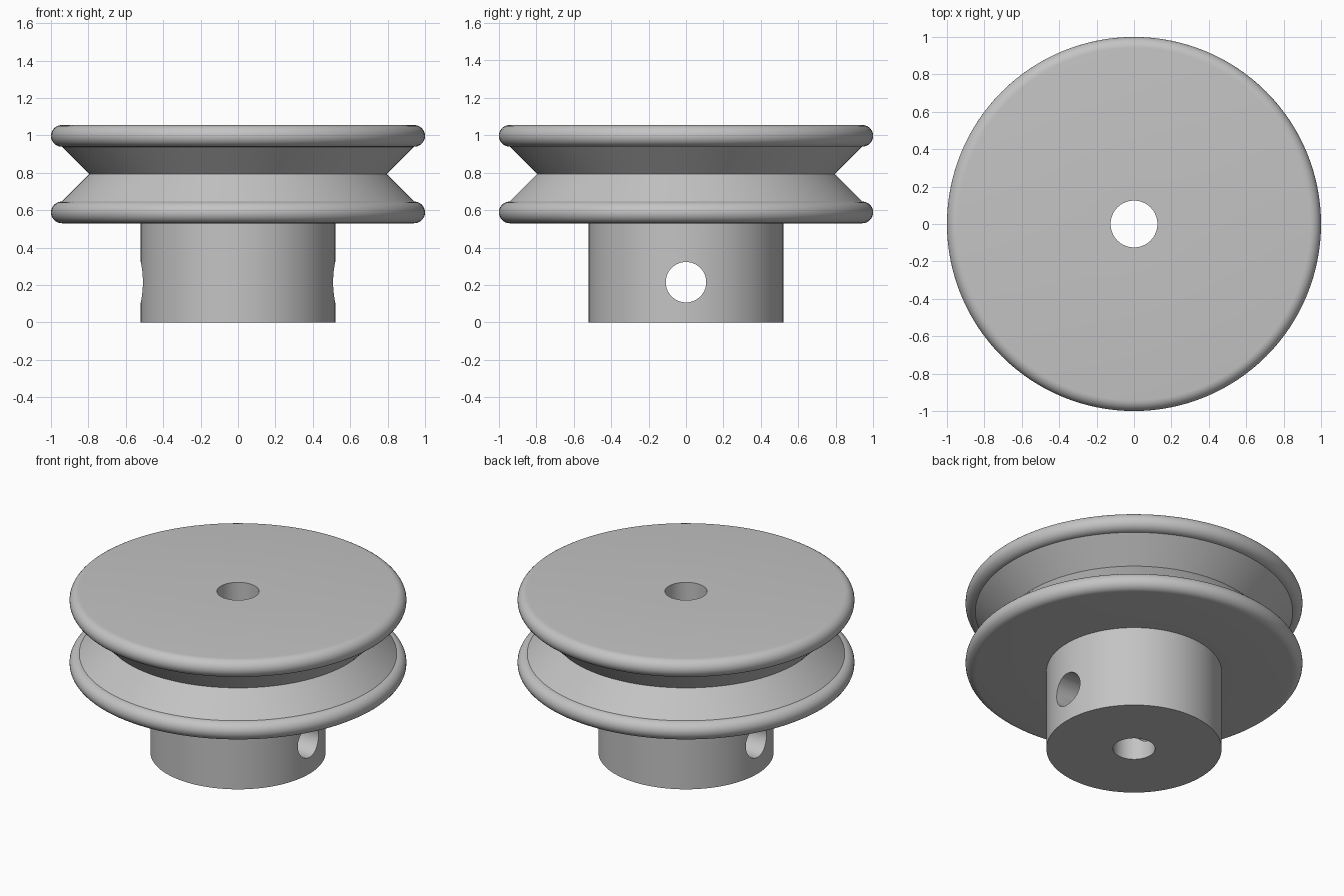
import bpy, bmesh
from math import sin, cos, pi, radians

cube = bpy.data.objects.get("Cube")
if cube:
    bpy.data.objects.remove(cube, do_unlink=True)

SEGMENTS = 128
BORE, HUB, RIM = 0.125, 0.52, 1.0
BEAD = 0.058                      # radius of the rounded rims
LOW, HIGH = 0.588, 0.997          # heights of the rim centres
GROOVE_R, GROOVE_Z = 0.795, 0.7925

metal = bpy.data.materials.new("grey metal")
metal.use_nodes = True
grey = (0.55, 0.55, 0.55, 1)
metal.diffuse_color = grey
metal.node_tree.nodes["Principled BSDF"].inputs["Base Color"].default_value = grey


def rim_arc(z, steps=14):
    """Half-round rim edge, from its underside to its top."""
    angles = [pi * (i / steps - 0.5) for i in range(steps + 1)]
    return [(RIM - BEAD + BEAD * cos(a), z + BEAD * sin(a)) for a in angles]


def lathe(name, profile):
    """Revolve a closed (radius, height) section around z."""
    bm = bmesh.new()
    rings = []
    for r, z in profile:
        ring = []
        for i in range(SEGMENTS):
            a = 2 * pi * i / SEGMENTS
            ring.append(bm.verts.new((r * cos(a), r * sin(a), z)))
        rings.append(ring)
    for k, lower in enumerate(rings):
        upper = rings[(k + 1) % len(rings)]
        for i in range(SEGMENTS):
            j = (i + 1) % SEGMENTS
            bm.faces.new((lower[i], lower[j], upper[j], upper[i]))
    bmesh.ops.recalc_face_normals(bm, faces=bm.faces)
    mesh = bpy.data.meshes.new(name)
    bm.to_mesh(mesh)
    bm.free()
    mesh.materials.append(metal)
    obj = bpy.data.objects.new(name, mesh)
    bpy.context.collection.objects.link(obj)
    return obj


# Hub, lower rim, V groove, upper rim and central bore in one section
profile = [(BORE, 0), (HUB, 0), (HUB, LOW - BEAD)]
profile += rim_arc(LOW) + [(GROOVE_R, GROOVE_Z)] + rim_arc(HIGH)
profile.append((BORE, HIGH + BEAD))
pulley = lathe("grooved_pulley", profile)

# Set screw hole running through both sides of the hub
bpy.ops.mesh.primitive_cylinder_add(vertices=64, radius=0.108, depth=1.4,
                                    location=(0, 0, 0.215), rotation=(0, pi / 2, 0))
cutter = bpy.context.object
cutter.name = "set_screw_hole_cutter"
cutter.hide_render = True
cutter.data.materials.append(metal)

bpy.ops.object.select_all(action='DESELECT')
pulley.select_set(True)
bpy.context.view_layer.objects.active = pulley
cut = pulley.modifiers.new("set screw hole", 'BOOLEAN')
cut.operation = 'DIFFERENCE'
cut.solver = 'EXACT'
cut.object = cutter
bpy.ops.object.modifier_apply(modifier=cut.name)
bpy.data.objects.remove(cutter, do_unlink=True)

bpy.ops.object.shade_smooth_by_angle(angle=radians(30))
